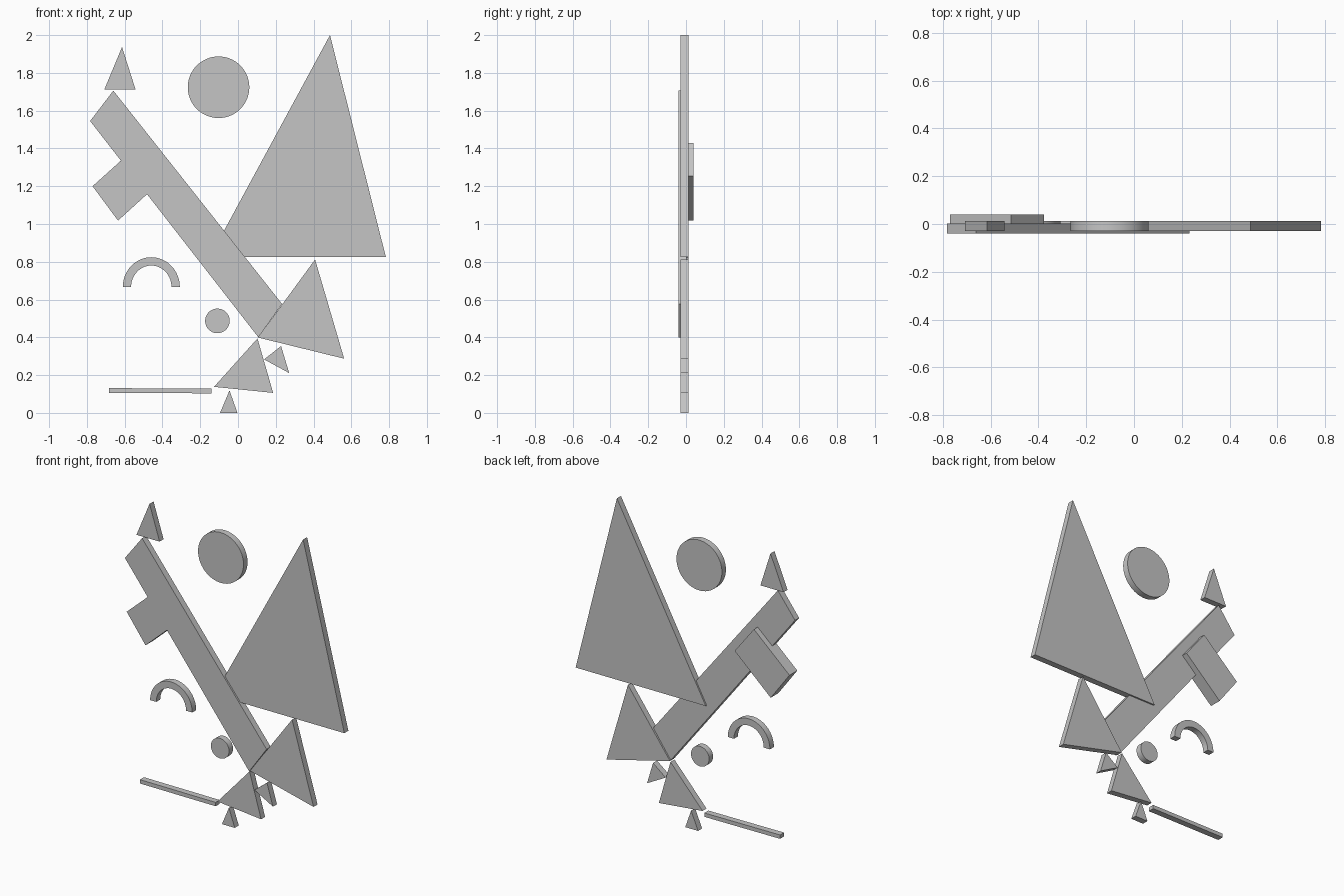
import bpy, bmesh
from math import cos, sin, pi, radians

cube = bpy.data.objects.get("Cube")
if cube:
    bpy.data.objects.remove(cube, do_unlink=True)

# Single plain grey
grey = bpy.data.materials.new("light grey")
grey.use_nodes = True
colour = (0.56, 0.56, 0.56, 1)
grey.diffuse_color = colour
grey.node_tree.nodes["Principled BSDF"].inputs["Base Color"].default_value = colour

# Depth ranges of the layers
MIDDLE = (-0.029, 0.012)
FRONT = (-0.04, 0.002)
FULL = (-0.04, 0.04)


def plate(name, outline, depth=MIDDLE, smooth=False):
    """Extrude an x-z outline through a depth range."""
    bm = bmesh.new()
    face = bm.faces.new([bm.verts.new((x, depth[0], z)) for x, z in outline])
    out = bmesh.ops.extrude_face_region(bm, geom=[face])
    verts = [v for v in out["geom"] if isinstance(v, bmesh.types.BMVert)]
    bmesh.ops.translate(bm, verts=verts, vec=(0, depth[1] - depth[0], 0))
    bmesh.ops.recalc_face_normals(bm, faces=bm.faces)
    mesh = bpy.data.meshes.new(name)
    bm.to_mesh(mesh)
    bm.free()
    mesh.materials.append(grey)
    obj = bpy.data.objects.new(name, mesh)
    bpy.context.collection.objects.link(obj)
    if smooth:
        bpy.ops.object.select_all(action="DESELECT")
        obj.select_set(True)
        bpy.context.view_layer.objects.active = obj
        bpy.ops.object.shade_smooth_by_angle(angle=radians(30))


def arc(cx, cz, rx, rz, start, end, steps):
    """Points along an elliptical arc, both ends included."""
    angles = [start + (end - start) * i / steps for i in range(steps + 1)]
    return [(cx + rx * cos(a), cz + rz * sin(a)) for a in angles]


# Triangles
plate("large_triangle", [(0.487, 2.0), (-0.15, 0.824), (0.783, 0.824)])
plate("middle_triangle", [(0.408, 0.812), (0.106, 0.399), (0.562, 0.287)])
plate("lower_triangle", [(0.103, 0.394), (-0.127, 0.138), (0.186, 0.106)])
plate("side_triangle", [(0.228, 0.354), (0.138, 0.283), (0.271, 0.211)])
plate("bottom_triangle", [(-0.045, 0.119), (-0.095, 0), (-0.003, 0)])
plate("top_triangle", [(-0.614, 1.937), (-0.708, 1.711), (-0.542, 1.711)])

# Slanted beam and the deeper block crossing it, flush at the front
plate("slanted_beam", [(-0.66, 1.706), (-0.783, 1.545), (0.108, 0.4), (0.233, 0.577)], FRONT)
plate("cross_block", [(-0.77, 1.2), (-0.635, 1.018), (-0.377, 1.253), (-0.515, 1.43)], FULL)

# Thin strip, very slightly tilted
plate("thin_strip", [(-0.683, 0.131), (-0.14, 0.1285), (-0.14, 0.1035), (-0.683, 0.106)])

# Discs
for name, x, z, r in (("large_disc", -0.103, 1.724, 0.163), ("small_disc", -0.109, 0.487, 0.065)):
    plate(name, arc(x, z, r, r, 0, 2 * pi, 64)[:-1], smooth=True)

# Arch
plate("arch", arc(-0.459, 0.666, 0.151, 0.158, 0, pi, 32)
      + arc(-0.459, 0.666, 0.107, 0.114, pi, 0, 32), smooth=True)
